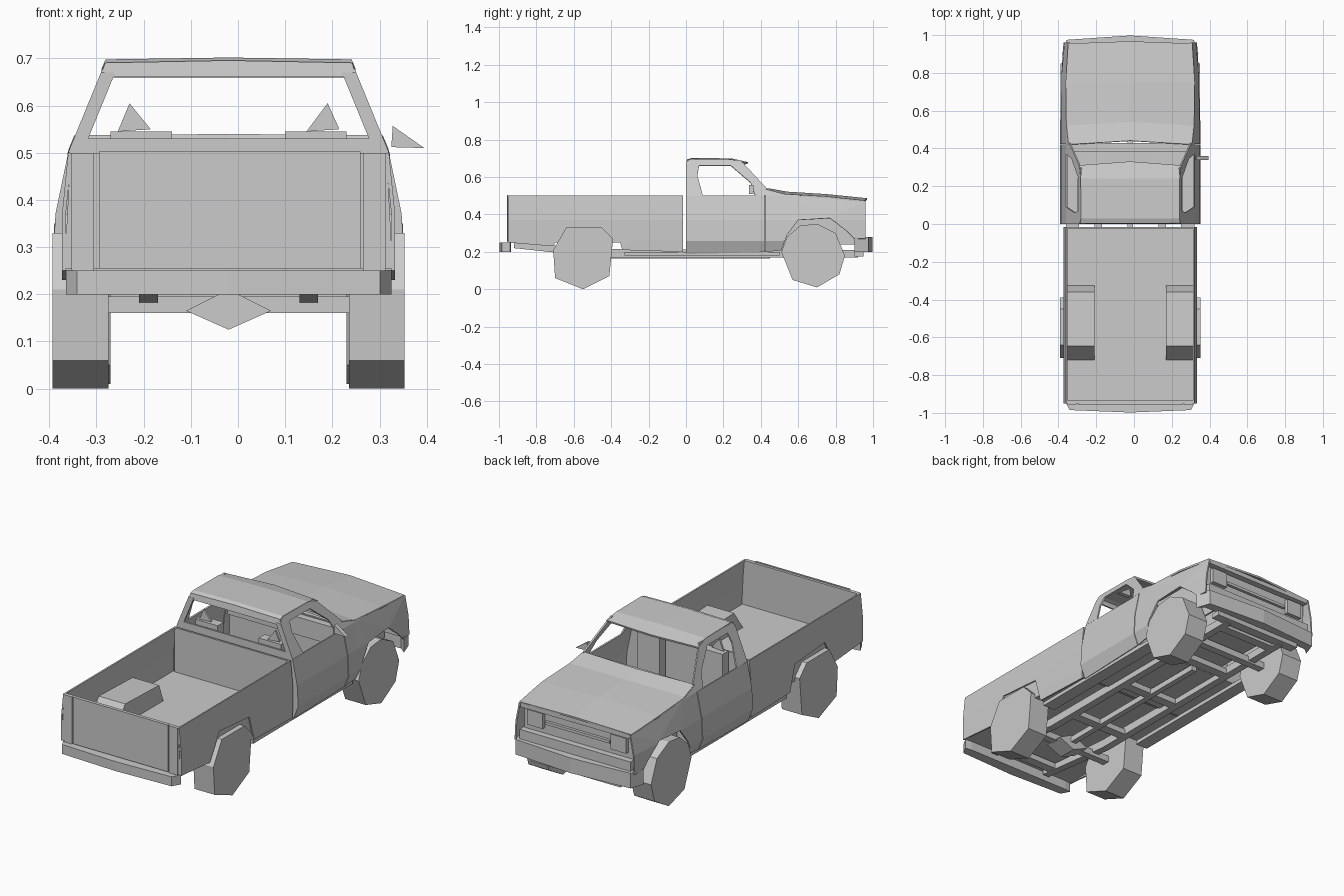
import bpy, bmesh
from mathutils import Vector

cube = bpy.data.objects.get("Cube")
if cube:
    bpy.data.objects.remove(cube)

CX = -0.02  # body centre line
grey = bpy.data.materials.new("plain_grey")
grey.use_nodes = True
grey.diffuse_color = (0.6, 0.6, 0.6, 1)
grey.node_tree.nodes["Principled BSDF"].inputs["Base Color"].default_value = (0.6, 0.6, 0.6, 1)


def finish(name, bm, thick=0):
    bmesh.ops.recalc_face_normals(bm, faces=bm.faces)
    me = bpy.data.meshes.new(name)
    bm.to_mesh(me)
    bm.free()
    me.materials.append(grey)
    ob = bpy.data.objects.new(name, me)
    bpy.context.collection.objects.link(ob)
    if thick:
        mod = ob.modifiers.new("thickness", "SOLIDIFY")
        mod.thickness = thick
        mod.offset = 0
    return ob


def prism(name, pts, axis, lo, hi):
    """Extrude a 2D profile along an axis from lo to hi."""
    bm = bmesh.new()
    vs = []
    for p in pts:
        c = list(p)
        c.insert(axis, lo)
        vs.append(bm.verts.new(c))
    face = bm.faces.new(vs)
    ext = bmesh.ops.extrude_face_region(bm, geom=[face])["geom"]
    move = Vector((0, 0, 0))
    move[axis] = hi - lo
    bmesh.ops.translate(bm, vec=move, verts=[v for v in ext if isinstance(v, bmesh.types.BMVert)])
    return finish(name, bm)


def box(name, x, y, z):
    return prism(name, [(x[0], y[0]), (x[1], y[0]), (x[1], y[1]), (x[0], y[1])], 2, *z)


def half_width(y, z):
    """Half width of the body: tucked sill, full belly, leaning cab, slim bed, tapered nose."""
    steps = [(0.19, 0.345), (0.26, 0.373), (0.37, 0.367), (0.5, 0.34), (0.7, 0.258)]
    w = steps[-1][1]
    for (z0, w0), (z1, w1) in zip(steps, steps[1:]):
        if z <= z1:
            w = w0 + (w1 - w0) * (z - z0) / (z1 - z0)
            break
    if y < -0.01:
        w = min(w, 0.353)
    return w * (1 - 0.25 * max(0, y - 0.75))


def skin(name, pts, side):
    """Side panel drawn in y, z and bent onto the body shape."""
    bm = bmesh.new()
    bm.faces.new([bm.verts.new((0, y, z)) for y, z in pts])
    bm.normal_update()
    bmesh.ops.triangulate(bm, faces=bm.faces, ngon_method="EAR_CLIP")
    for z in (0.26, 0.37, 0.5):
        bmesh.ops.bisect_plane(bm, geom=bm.verts[:] + bm.edges[:] + bm.faces[:],
                               plane_co=(0, 0, z), plane_no=(0, 0, 1), dist=1e-4)
    for v in bm.verts:
        v.co.x = CX + side * (half_width(v.co.y, v.co.z) - 0.004)
    return finish(name, bm, 0.008)


def sheet(name, rows, thick=0.01):
    """Loft a sheet through rows of points."""
    bm = bmesh.new()
    grid = [[bm.verts.new(p) for p in row] for row in rows]
    for a, b in zip(grid, grid[1:]):
        for i in range(len(a) - 1):
            bm.faces.new((a[i], a[i + 1], b[i + 1], b[i]))
    return finish(name, bm, thick)


def span(y, z, crown=0.0, bow=0.0, inset=0.0):
    """Row of three points across the body, raised or bowed in the middle."""
    w = half_width(y, z) - inset
    return [(CX - w, y, z), (CX, y + bow, z + crown), (CX + w, y, z)]


# Profiles in y, z
bed_pts = [(-0.95, 0.5), (-0.015, 0.5), (-0.015, 0.2), (-0.34, 0.21), (-0.38, 0.345),
           (-0.63, 0.365), (-0.71, 0.23), (-0.95, 0.25)]
door_pts = [(0, 0.5), (0.42, 0.5), (0.42, 0.2), (0, 0.19)]
frame_pts = [(0, 0.5), (0, 0.67), (0.02, 0.69), (0.29, 0.69), (0.43, 0.54), (0.43, 0.5),
             (0.37, 0.5), (0.345, 0.57), (0.24, 0.66), (0.07, 0.66), (0.06, 0.61), (0.09, 0.5)]
fender_pts = [(0.424, 0.535), (0.424, 0.2), (0.51, 0.21), (0.54, 0.29), (0.6, 0.37),
              (0.77, 0.38), (0.86, 0.31), (0.9, 0.27), (0.96, 0.27), (0.96, 0.47),
              (0.75, 0.492), (0.54, 0.505)]
rear_wheel = [(-0.71, 0.21), (-0.64, 0.33), (-0.45, 0.33), (-0.39, 0.27), (-0.41, 0.07),
              (-0.55, 0), (-0.7, 0.06)]
front_wheel = [(0.51, 0.2), (0.54, 0.28), (0.61, 0.34), (0.7, 0.35), (0.8, 0.3),
               (0.85, 0.18), (0.82, 0.08), (0.7, 0.01), (0.57, 0.05)]
well_pts = [(-0.73, 0.25), (-0.645, 0.37), (-0.36, 0.36), (-0.32, 0.25)]
rail_pts = [(-0.92, 0.22), (-0.45, 0.17), (0.92, 0.17), (0.92, 0.21), (-0.45, 0.215), (-0.92, 0.25)]

# Mirrored parts
for side, tag in ((1, "left"), (-1, "right")):
    def sx(a, b):
        return sorted((CX + side * a, CX + side * b))
    skin(tag + "_bed_side", bed_pts, side)
    skin(tag + "_door", door_pts, side)
    skin(tag + "_window_frame", frame_pts, side)
    skin(tag + "_fender", fender_pts, side)
    prism(tag + "_rear_wheel", rear_wheel, 0, *sx(0.255, 0.373))
    prism(tag + "_front_wheel", front_wheel, 0, *sx(0.25, 0.37))
    prism(tag + "_wheel_well", well_pts, 0, *sx(0.19, 0.345))
    prism(tag + "_frame_rail", rail_pts, 0, *sx(0.15, 0.19))
    box(tag + "_inner_fender", sx(0.225, 0.235), (0.44, 0.92), (0.24, 0.48))
    box(tag + "_sill", sx(0.27, 0.34), (-0.33, 0.5), (0.18, 0.2))
    box(tag + "_tail_post", sx(0.285, 0.333), (-0.955, -0.94), (0.25, 0.5))
    box(tag + "_headlight", sx(0.2, 0.29), (0.92, 0.945), (0.36, 0.44))
    # Rear cab pillar beside the back window
    sheet(tag + "_rear_pillar", [[(CX + side * (half_width(0, z) - d), 0.005, z) for d in (0.004, 0.03)]
                                 for z in (0.53, 0.67)])
    # Seat with a peaked headrest
    box(tag + "_seat_cushion", sx(0.06, 0.28), (0.06, 0.24), (0.25, 0.32))
    box(tag + "_seat_back", sx(0.12, 0.25), (0.03, 0.08), (0.3, 0.545))
    peak = CX + side * 0.2
    prism(tag + "_headrest", [(peak - 0.035, 0.545), (peak + 0.035, 0.55), (peak + side * 0.01, 0.605)],
          1, 0.04, 0.05)

# Load bed
box("bed_floor", (CX - 0.345, CX + 0.345), (-0.945, -0.02), (0.25, 0.265))
box("bed_front_wall", (CX - 0.336, CX + 0.336), (-0.025, -0.015), (0.21, 0.5))
prism("tailgate", [(CX - 0.348, 0.255), (CX + 0.348, 0.255), (CX + 0.335, 0.5), (CX - 0.335, 0.5)],
      1, -0.95, -0.935)
box("tailgate_panel", (CX - 0.275, CX + 0.28), (-0.958, -0.948), (0.255, 0.503))

# Cab
sheet("cab_back_wall", [span(0.005, z, inset=0.004) for z in (0.2, 0.26, 0.37, 0.5, 0.53)])
sheet("rear_window_header", [span(0.005, 0.66, inset=0.004), span(0.01, 0.69, 0.005)])
sheet("roof", [span(0.01, 0.685, 0.005), span(0.03, 0.693, 0.004),
               span(0.24, 0.69, 0.005), span(0.31, 0.672, 0.003, 0.02)])
box("cab_floor", (CX - 0.34, CX + 0.34), (0.01, 0.43), (0.2, 0.21))
box("firewall", (CX - 0.325, CX + 0.325), (0.42, 0.43), (0.21, 0.52))
box("dashboard", (CX - 0.31, CX + 0.31), (0.385, 0.42), (0.42, 0.515))
prism("side_mirror", [(0.325, 0.512), (0.395, 0.51), (0.328, 0.557)], 1, 0.338, 0.36)

# Nose
sheet("hood", [span(0.42, 0.532, 0.003, 0.02), span(0.52, 0.505, 0.012, 0.02),
               span(0.75, 0.492, 0.012), span(0.955, 0.47, 0.012, 0.012)])
box("grille", (CX - 0.32, CX + 0.32), (0.915, 0.925), (0.27, 0.47))
box("grille_top_bar", (CX - 0.32, CX + 0.32), (0.92, 0.958), (0.45, 0.473))
box("grille_lower_bar", (CX - 0.325, CX + 0.325), (0.92, 0.958), (0.27, 0.33))
box("grille_middle_bar", (CX - 0.19, CX + 0.19), (0.92, 0.94), (0.385, 0.4))


# Bumpers, bent in plan
def bumper(name, tip, mid, end, inner, w, z):
    half = [(w, end), (w * 0.93, mid)]
    outline = [(CX + x, y) for x, y in half] + [(CX, tip)]
    outline += [(CX - x, y) for x, y in reversed(half)]
    outline += [(CX - w * 0.9, inner), (CX + w * 0.9, inner)]
    return prism(name, outline, 2, *z)


bumper("front_bumper", 0.998, 0.975, 0.9, 0.93, 0.362, (0.2, 0.28))
bumper("rear_bumper", -0.998, -0.985, -0.94, -0.935, 0.345, (0.2, 0.25))
box("front_valance", (CX - 0.26, CX + 0.26), (0.9, 0.95), (0.175, 0.2))

# Underside
for i, (y, z) in enumerate(((-0.85, 0.215), (-0.3, 0.17), (0.1, 0.17), (0.5, 0.17), (0.86, 0.17))):
    box("crossmember_%d" % (i + 1), (CX - 0.16, CX + 0.16), (y - 0.025, y + 0.025), (z, z + 0.03))
for tag, y in (("rear", -0.55), ("front", 0.68)):
    box(tag + "_axle", (CX - 0.27, CX + 0.27), (y - 0.02, y + 0.02), (0.16, 0.195))
prism("differential", [(CX - 0.09, 0.165), (CX, 0.125), (CX + 0.09, 0.165), (CX, 0.21)], 1, -0.6, -0.5)
box("drive_shaft", (CX - 0.015, CX + 0.015), (-0.5, 0.45), (0.165, 0.195))
box("engine_block", (CX - 0.12, CX + 0.12), (0.46, 0.8), (0.2, 0.42))
